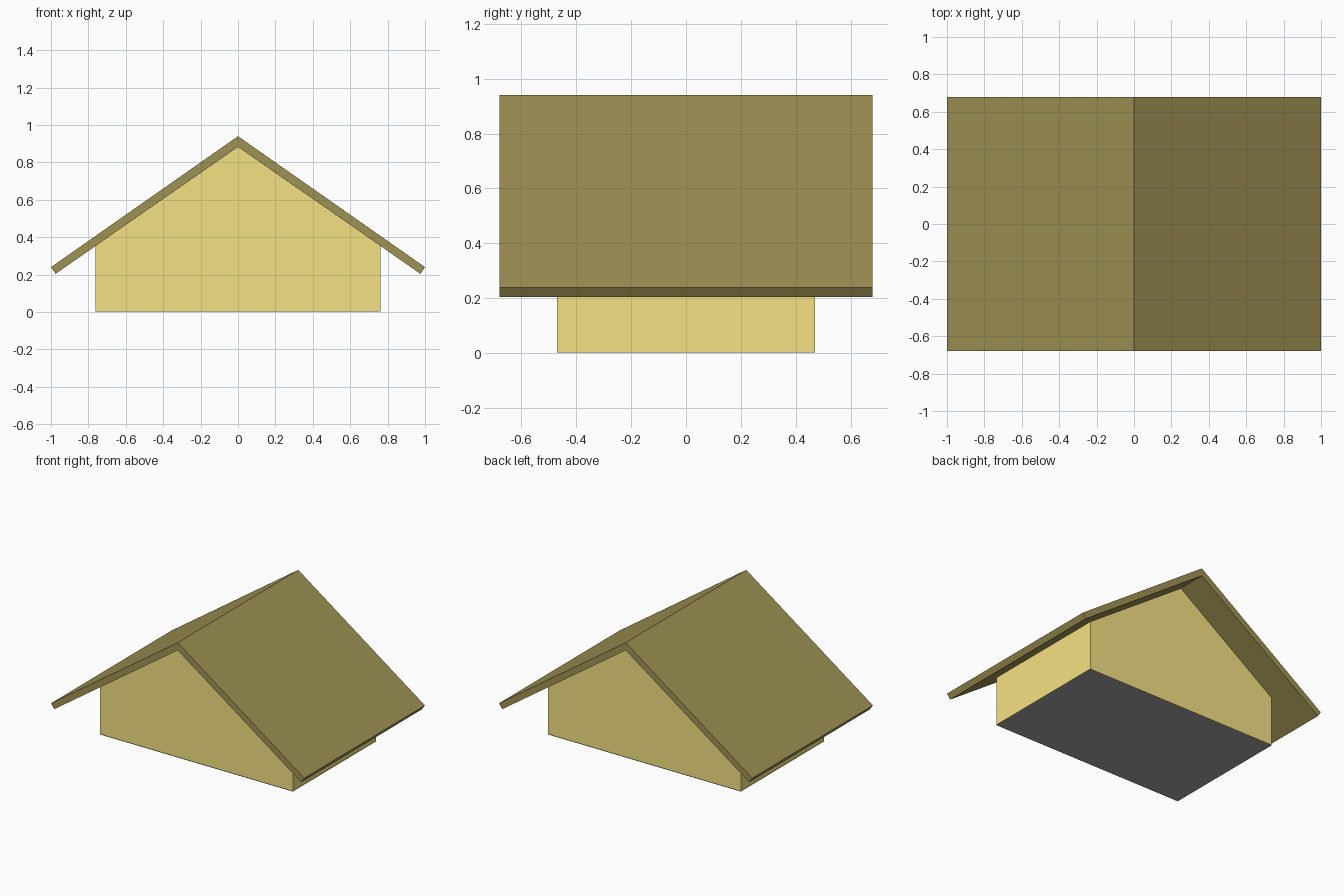
import bpy
import bmesh

if "Cube" in bpy.data.objects:
    bpy.data.objects.remove(bpy.data.objects["Cube"])


def material(name, color):
    mat = bpy.data.materials.new(name)
    mat.diffuse_color = (*color, 1)
    mat.use_nodes = True
    mat.node_tree.nodes["Principled BSDF"].inputs["Base Color"].default_value = mat.diffuse_color
    return mat


def add_object(name, bm, mat):
    bmesh.ops.recalc_face_normals(bm, faces=bm.faces)
    mesh = bpy.data.meshes.new(name)
    bm.to_mesh(mesh)
    bm.free()
    mesh.materials.append(mat)
    obj = bpy.data.objects.new(name, mesh)
    bpy.context.collection.objects.link(obj)
    return obj


def gable_prism(name, half, half_depth, mat):
    """Mirror a half profile (apex first, on x = 0) and extrude it along y."""
    profile = half + [(-x, z) for x, z in reversed(half) if x > 0]
    bm = bmesh.new()
    face = bm.faces.new([bm.verts.new((x, -half_depth, z)) for x, z in profile])
    ext = bmesh.ops.extrude_face_region(bm, geom=[face])
    verts = [g for g in ext["geom"] if isinstance(g, bmesh.types.BMVert)]
    bmesh.ops.translate(bm, verts=verts, vec=(0, 2 * half_depth, 0))
    return add_object(name, bm, mat)


wall_mat = material("yellow", (0.914, 0.758, 0.225))
roof_mat = material("olive", (0.344, 0.287, 0.088))
floor_mat = material("grey", (0.38, 0.38, 0.38))

# Walls with gable ends
gable_prism("walls", [(0, 0.884), (0.762, 0.353), (0.762, 0.003)], 0.47, wall_mat)

# Overhanging roof, a folded slab with square-cut eaves
gable_prism("roof", [(0, 0.94), (1.0, 0.24), (0.975, 0.204), (0, 0.885)], 0.68, roof_mat)

# Grey floor sheet under the walls
bm = bmesh.new()
bm.faces.new([bm.verts.new((x, y, 0)) for x, y in
              ((-0.762, -0.47), (-0.762, 0.47), (0.762, 0.47), (0.762, -0.47))])
floor = add_object("floor", bm, floor_mat)
if floor.data.polygons[0].normal.z > 0:
    floor.data.flip_normals()
